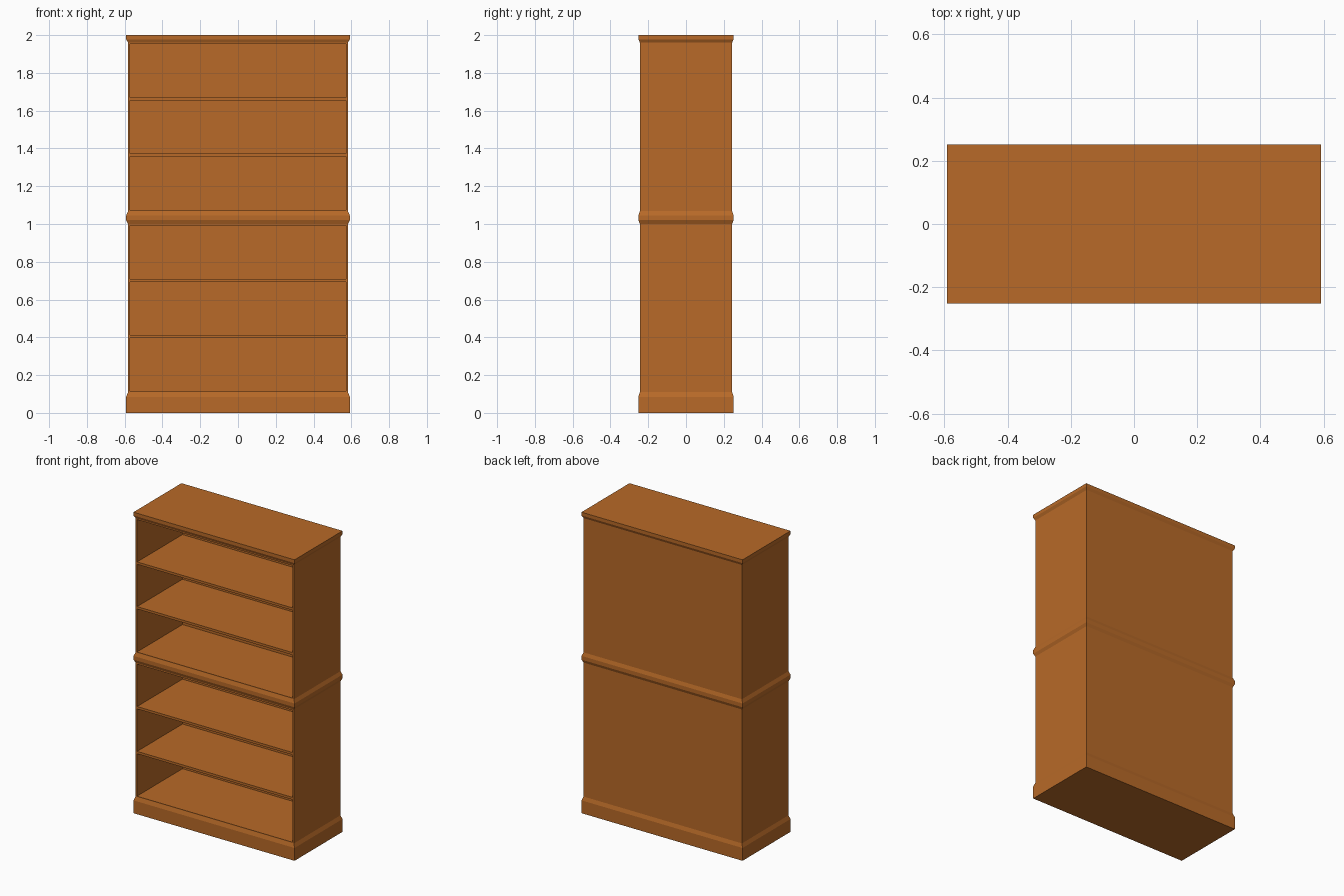
import bpy, bmesh

if "Cube" in bpy.data.objects:
    bpy.data.objects.remove(bpy.data.objects["Cube"])

wood = bpy.data.materials.new("warm brown wood")
wood.diffuse_color = (0.479, 0.144, 0.021, 1)
wood.use_nodes = True
wood.node_tree.nodes["Principled BSDF"].inputs["Base Color"].default_value = wood.diffuse_color

BX, BY = 0.582, 0.244     # half size of the carcass
OX, OY = 0.592, 0.252     # half size of the mouldings
T = 0.010                 # panel thickness


def stack(name, rings):
    """Solid made of stacked rectangles: (half x, half y, z), with optional centre shift."""
    bm = bmesh.new()
    loops = [[bm.verts.new((sx * hx, sy * hy, z))
              for sx, sy in ((-1, -1), (1, -1), (1, 1), (-1, 1))]
             for hx, hy, z in rings]
    for a, b in zip(loops, loops[1:]):
        for i in range(4):
            j = (i + 1) % 4
            bm.faces.new((a[i], a[j], b[j], b[i]))
    bm.faces.new(loops[0][::-1])
    bm.faces.new(loops[-1])
    me = bpy.data.meshes.new(name)
    bm.to_mesh(me)
    bm.free()
    me.materials.append(wood)
    ob = bpy.data.objects.new(name, me)
    bpy.context.collection.objects.link(ob)
    return ob


def board(name, x0, x1, y0, y1, z0, z1):
    hx, hy = (x1 - x0) / 2, (y1 - y0) / 2
    ob = stack(name, [(hx, hy, z0), (hx, hy, z1)])
    ob.location = ((x0 + x1) / 2, (y0 + y1) / 2, 0)


# plinth, waist moulding and cornice
stack("plinth", [(OX, OY, 0), (OX, OY, 0.085), (BX, BY, 0.11), (BX, BY, 0.115)])
stack("waist_moulding", [(BX, BY, 0.992), (BX, BY, 1.0), (OX, OY, 1.02),
                         (OX, OY, 1.045), (BX, BY, 1.068), (BX, BY, 1.073)])
stack("cornice", [(BX, BY, 1.953), (BX, BY, 1.96), (OX, OY, 1.978), (OX, OY, 2.0)])

# lower and upper cabinets: sides, back and shelves
for tier, z0, z1, shelves in (("lower", 0.115, 0.992, (0.396, 0.694)),
                              ("upper", 1.073, 1.953, (1.358, 1.655))):
    board(tier + "_left_side", -BX, -BX + T, -BY, BY, z0, z1)
    board(tier + "_right_side", BX - T, BX, -BY, BY, z0, z1)
    board(tier + "_back", -BX + T, BX - T, BY - T, BY, z0, z1)
    for i, z in enumerate(shelves):
        board(f"{tier}_shelf_{i + 1}", -BX + T, BX - T, -BY + 0.002, BY - T, z, z + 0.016)
